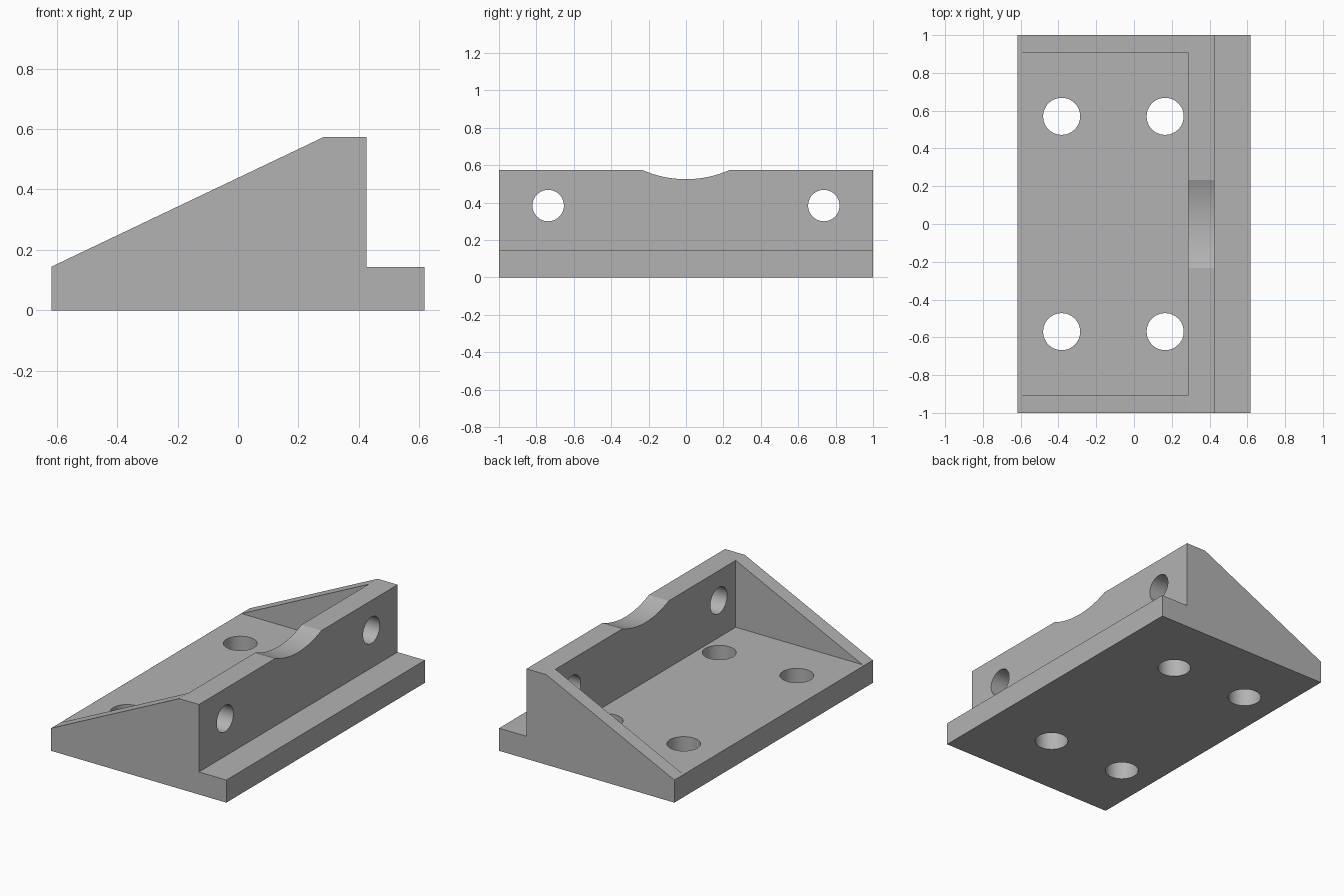
import bpy
import bmesh
from mathutils import Matrix, Vector

if "Cube" in bpy.data.objects:
    bpy.data.objects.remove(bpy.data.objects["Cube"], do_unlink=True)

FLOOR = 0.148      # top of the base plate inside the pocket
WALL_X = 0.285     # inner face of the upright wall

grey = bpy.data.materials.new("plain_grey")
grey.use_nodes = True
grey.diffuse_color = (0.45, 0.45, 0.45, 1)
grey.node_tree.nodes["Principled BSDF"].inputs["Base Color"].default_value = grey.diffuse_color


def make_object(name, bm):
    bmesh.ops.recalc_face_normals(bm, faces=bm.faces)
    mesh = bpy.data.meshes.new(name)
    bm.to_mesh(mesh)
    bm.free()
    mesh.materials.append(grey)
    obj = bpy.data.objects.new(name, mesh)
    bpy.context.collection.objects.link(obj)
    return obj


def extrude_profile(name, points, half_width):
    """Extrude an x-z outline symmetrically along y."""
    bm = bmesh.new()
    face = bm.faces.new([bm.verts.new((x, -half_width, z)) for x, z in points])
    result = bmesh.ops.extrude_face_region(bm, geom=[face])
    moved = [v for v in result["geom"] if isinstance(v, bmesh.types.BMVert)]
    bmesh.ops.translate(bm, verts=moved, vec=(0, 2 * half_width, 0))
    return make_object(name, bm)


def cylinder(name, centre, radius, depth, axis, segments=48):
    bm = bmesh.new()
    turn = Vector((0, 0, 1)).rotation_difference(Vector(axis)).to_matrix().to_4x4()
    bmesh.ops.create_cone(bm, cap_ends=True, segments=segments, radius1=radius,
                          radius2=radius, depth=depth,
                          matrix=Matrix.Translation(centre) @ turn)
    return make_object(name, bm)


# Solid bracket: base plate, front ledge, upright wall and sloping sides
bracket = extrude_profile("angle_bracket", [
    (-0.618, 0), (0.618, 0), (0.618, 0.144), (0.425, 0.144),
    (0.425, 0.574), (WALL_X, 0.574), (-0.618, 0.144)], 1.0)

# Pocket between the two side gussets
cutters = [extrude_profile("pocket_cutter", [
    (-1, FLOOR), (WALL_X, FLOOR), (WALL_X, 1), (-1, 1)], 0.908)]

# Shallow arc in the top of the wall
cutters.append(cylinder("arc_cutter", (0.355, 0, 1.102), 0.577, 0.4, (1, 0, 0), 128))

# Screw holes through the base and the wall
for side in (-1, 1):
    for x in (-0.383, 0.165):
        cutters.append(cylinder("base_hole_cutter", (x, side * 0.57, 0.07), 0.098, 0.4, (0, 0, 1)))
    cutters.append(cylinder("wall_hole_cutter", (0.355, side * 0.737, 0.384), 0.084, 0.4, (1, 0, 0)))

bpy.ops.object.select_all(action="DESELECT")
bpy.context.view_layer.objects.active = bracket
bracket.select_set(True)
for cutter in cutters:
    cut = bracket.modifiers.new("cut", "BOOLEAN")
    cut.operation = "DIFFERENCE"
    cut.solver = "EXACT"
    cut.object = cutter
    bpy.ops.object.modifier_apply(modifier=cut.name)
    bpy.data.objects.remove(cutter, do_unlink=True)

bpy.ops.object.shade_smooth_by_angle(angle=0.35)
